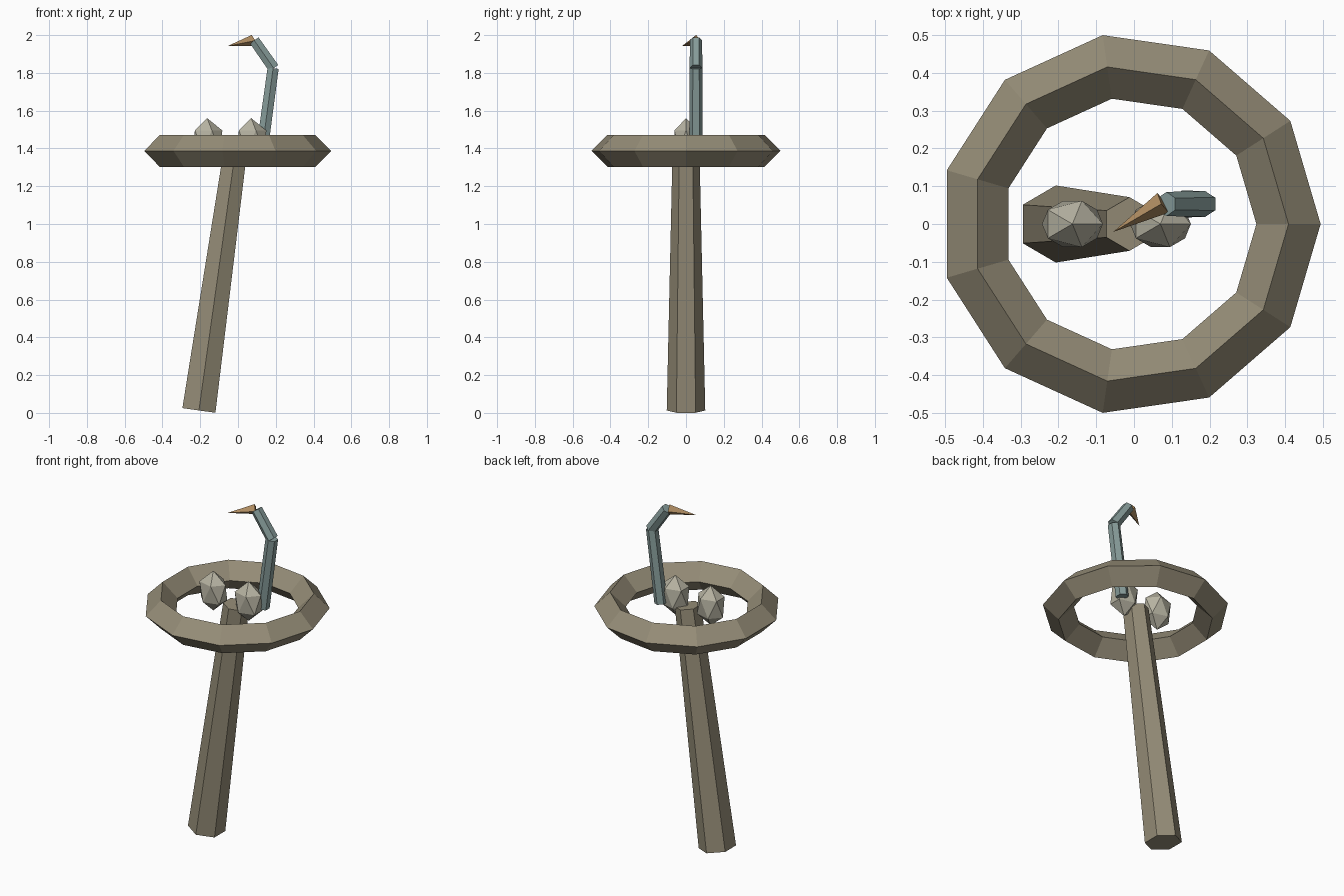
import bpy
import bmesh
import math
from mathutils import Vector

if "Cube" in bpy.data.objects:
    bpy.data.objects.remove(bpy.data.objects["Cube"])


def material(name, rgb):
    m = bpy.data.materials.new(name)
    m.diffuse_color = (*rgb, 1)
    m.use_nodes = True
    m.node_tree.nodes["Principled BSDF"].inputs["Base Color"].default_value = m.diffuse_color
    return m


wood = material("weathered wood", (0.30, 0.265, 0.185))
shell = material("pale eggshell", (0.47, 0.45, 0.36))
feather = material("blue grey", (0.24, 0.33, 0.32))
horn = material("ochre beak", (0.43, 0.265, 0.12))


def rod(name, start, end, r0, r1, sides, ref, mat):
    """Tapered prism between two points; first corner points along ref. r1 = 0 makes a spike."""
    start, end = Vector(start), Vector(end)
    axis = (end - start).normalized()
    u = Vector(ref)
    u = (u - axis * u.dot(axis)).normalized()
    v = axis.cross(u)
    bm = bmesh.new()

    def loop(c, r):
        angles = [2 * math.pi * i / sides for i in range(sides)]
        return [bm.verts.new(c + (u * math.cos(a) + v * math.sin(a)) * r) for a in angles]

    low = loop(start, r0)
    bm.faces.new(low[::-1])
    if r1 > 0:
        high = loop(end, r1)
        bm.faces.new(high)
    else:
        tip = bm.verts.new(end)
    for i in range(sides):
        j = (i + 1) % sides
        if r1 > 0:
            bm.faces.new((low[i], low[j], high[j], high[i]))
        else:
            bm.faces.new((low[i], low[j], tip))
    bmesh.ops.recalc_face_normals(bm, faces=bm.faces)
    mesh = bpy.data.meshes.new(name)
    bm.to_mesh(mesh)
    bm.free()
    mesh.materials.append(mat)
    obj = bpy.data.objects.new(name, mesh)
    bpy.context.collection.objects.link(obj)


# Leaning post
rod("post", (-0.207, 0, 0.013), (-0.012, 0, 1.40), 0.102, 0.071, 6, (0, 1, 0), wood)

# Nest ring
bpy.ops.mesh.primitive_torus_add(major_segments=11, minor_segments=4, major_radius=0.42,
                                 minor_radius=0.085, location=(-0.011, 0, 1.387))
ring = bpy.context.object
ring.name = "nest_ring"
ring.data.materials.append(wood)

# Two eggs
for i, x in enumerate((-0.163, 0.07)):
    bpy.ops.mesh.primitive_ico_sphere_add(subdivisions=1, radius=1, location=(x, 0, 1.442))
    egg = bpy.context.object
    egg.name = f"egg_{i + 1}"
    egg.scale = (0.09, 0.072, 0.118)
    egg.data.materials.append(shell)

# Bent neck
rod("lower_neck", (0.128, 0.053, 1.40), (0.186, 0.053, 1.825), 0.036, 0.034, 6, (0, 1, 0), feather)
rod("upper_neck", (0.189, 0.053, 1.825), (0.086, 0.053, 1.972), 0.034, 0.032, 6, (0, 1, 0), feather)

# Beak
rod("beak", (0.077, 0.056, 1.971), (-0.055, -0.021, 1.942), 0.03, 0, 4, (0, 0, 1), horn)
